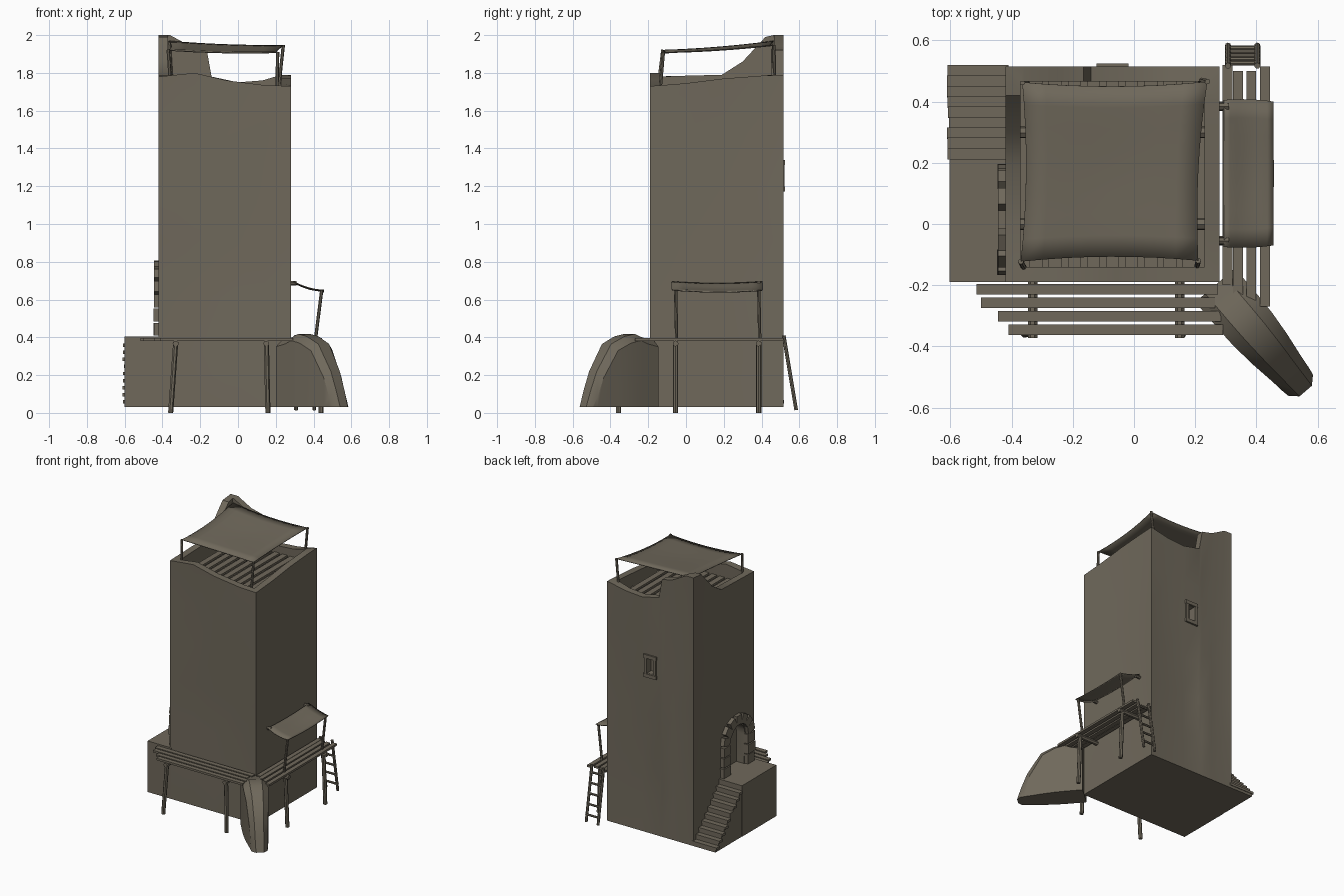
import bpy, math, random
from mathutils import Vector, Euler

if "Cube" in bpy.data.objects:
    bpy.data.objects.remove(bpy.data.objects["Cube"])

random.seed(4)
mat = bpy.data.materials.new("mud brown")
mat.diffuse_color = (0.16, 0.14, 0.105, 1)
mat.use_nodes = True
mat.node_tree.nodes["Principled BSDF"].inputs["Base Color"].default_value = mat.diffuse_color


def mesh(name, verts, faces):
    me = bpy.data.meshes.new(name)
    me.from_pydata([tuple(v) for v in verts], [], faces)
    me.update()
    me.materials.append(mat)
    ob = bpy.data.objects.new(name, me)
    bpy.context.collection.objects.link(ob)
    return ob


def prism(name, ring_a, ring_b):
    n = len(ring_a)
    faces = [(i, (i + 1) % n, n + (i + 1) % n, n + i) for i in range(n)]
    faces += [tuple(range(n))[::-1], tuple(range(n, 2 * n))]
    return mesh(name, list(ring_a) + list(ring_b), faces)


def box(name, c, s, rot=(0, 0, 0)):
    e = Euler(rot).to_matrix()
    ring = [(-1, -1), (1, -1), (1, 1), (-1, 1)]
    pts = [[Vector(c) + e @ Vector((a * s[0] / 2, b * s[1] / 2, k * s[2] / 2))
            for a, b in ring] for k in (-1, 1)]
    return prism(name, *pts)


def span(name, x0, x1, y0, y1, z0, z1):
    return box(name, ((x0 + x1) / 2, (y0 + y1) / 2, (z0 + z1) / 2), (x1 - x0, y1 - y0, z1 - z0))


def pole(name, p, q, r=0.012, sides=7):
    p, q = Vector(p), Vector(q)
    d = (q - p).normalized()
    u = d.orthogonal().normalized()
    v = d.cross(u)
    off = [u * r * math.cos(2 * math.pi * i / sides) + v * r * math.sin(2 * math.pi * i / sides)
           for i in range(sides)]
    return prism(name, [p + o for o in off], [q + o for o in off])


def smooth(ob, angle):
    bpy.ops.object.select_all(action='DESELECT')
    ob.select_set(True)
    bpy.context.view_layer.objects.active = ob
    bpy.ops.object.shade_smooth_by_angle(angle=math.radians(angle))


def cloth(name, a, b, c, d, sag, pinch, n=8):
    # sheet between four corners, edges drawn inwards
    a, b, c, d = map(Vector, (a, b, c, d))
    mid = (a + b + c + d) / 4
    verts = []
    for j in range(n + 1):
        for i in range(n + 1):
            u, v = i / n, j / n
            p = a.lerp(b, u).lerp(d.lerp(c, u), v)
            bu, bv = 4 * u * (1 - u), 4 * v * (1 - v)
            p.x += (mid.x - p.x) * pinch * bv
            p.y += (mid.y - p.y) * pinch * bu
            p.z -= sag * max(bu * 0.6, bv * 0.6, bu * bv)
            verts.append(p)
    w = n + 1
    faces = [(j * w + i, j * w + i + 1, (j + 1) * w + i + 1, (j + 1) * w + i)
             for j in range(n) for i in range(n)]
    ob = mesh(name, verts, faces)
    m = ob.modifiers.new("thickness", 'SOLIDIFY')
    m.thickness = 0.005
    smooth(ob, 40)
    return ob


# tower: broken rim outline (x, y, height), hollow at the top
X0, X1, Y0, Y1 = -0.42, 0.28, -0.19, 0.515
rim = [(X0, Y0, 1.78), (-.23, Y0, 1.80), (-.06, Y0, 1.76), (.14, Y0, 1.735),
       (X1, Y0, 1.73), (X1, 0, 1.745), (X1, .2, 1.77), (X1, .4, 1.785),
       (X1, Y1, 1.79), (.13, Y1, 1.76), (0, Y1, 1.75), (-.14, Y1, 1.78), (-.165, Y1, 1.92),
       (-.25, Y1, 1.94), (-.36, Y1, 2.0),
       (X0, Y1, 2.0), (X0, .42, 1.99), (X0, .3, 1.86), (X0, .19, 1.79), (X0, 0, 1.785)]
N, T, LV = len(rim), 0.05, 7
verts, faces = [], []
for l in range(LV):
    f = l / (LV - 1)
    for x, y, z in rim:
        corner = x in (X0, X1) and y in (Y0, Y1)
        k = 0 if corner or l in (0, LV - 1) else random.uniform(0, 0.012)
        dx = k if x == X0 else -k if x == X1 else 0
        dy = k if y == Y0 else -k if y == Y1 else 0
        verts.append((x + dx, y + dy, 0.03 + f * (z - 0.03)))
for low in (False, True):
    for x, y, z in rim:
        verts.append((min(max(x, X0 + T), X1 - T), min(max(y, Y0 + T), Y1 - T),
                      1.6 if low else z))
for l in range(LV + 1):
    for i in range(N):
        j = (i + 1) % N
        faces.append((l * N + i, l * N + j, (l + 1) * N + j, (l + 1) * N + i))
faces += [tuple(range(N))[::-1], tuple(range((LV + 1) * N, (LV + 2) * N))]
tower = mesh("tower", verts, faces)

# doorway and window recesses
DY, DZ = 0.015, 0.63
arch = [(DY + .1, .405)] + [(DY + .1 * math.cos(math.pi * i / 10), DZ + .1 * math.sin(math.pi * i / 10))
                            for i in range(11)] + [(DY - .1, .405)]
cutters = [prism("door_cutter", [(-.52, y, z) for y, z in arch][::-1],
                 [(-.35, y, z) for y, z in arch][::-1]),
           span("window_cutter", -.097, -.043, .465, .62, 1.2, 1.31)]
import bmesh
for c in cutters:
    bm = bmesh.new()
    bm.from_mesh(c.data)
    bmesh.ops.recalc_face_normals(bm, faces=bm.faces)
    bm.to_mesh(c.data)
    bm.free()
    c.hide_render = True
    m = tower.modifiers.new("cut", 'BOOLEAN')
    m.operation, m.solver, m.object = 'DIFFERENCE', 'EXACT', c
    bpy.context.view_layer.objects.active = tower
    bpy.ops.object.modifier_apply(modifier=m.name)
    bpy.data.objects.remove(c)
smooth(tower, 35)

# window frame
for x in (-.107, -.033):
    span("window_jamb", x - .011, x + .011, .49, .522, 1.18, 1.33)
for z in (1.185, 1.325):
    span("window_lintel", -.122, -.018, .49, .524, z - .013, z + .013)

# door arch stones
for s in (-1, 1):
    for k in range(3):
        box("jamb_stone", (-.43, DY + s * .14, .4425 + k * .075),
            (.028 + random.uniform(0, .008), random.uniform(.072, .085), .068))
for k in range(7):
    a = math.pi * (k + .5) / 7
    box("arch_stone", (-.43, DY + .142 * math.cos(a), DZ + .142 * math.sin(a)),
        (.03, .058, random.uniform(.068, .078)), (a - math.pi / 2, 0, 0))

# side terrace and stairs
span("terrace", -.602, X0 + .01, Y0, .21, .03, .405)
steps = 9
for k in range(steps):
    y0 = .21 + k * .305 / steps
    top = .405 - (k + 1) * .375 / (steps + 1)
    span("stair_body", -.6, X0 + .01, y0, y0 + .305 / steps, .03, top - .008)
    span("stair_tread", -.608 + random.uniform(-.003, .004), X0 + .01, y0, y0 + .038, top - .018, top)

# front walkway
for y, a, b in ((-.213, -.515, .275), (-.257, -.5, .265), (-.301, -.445, .285), (-.345, -.41, .29)):
    span("front_plank", a, b, y - .017, y + .017, .381, .396)
for x, foot in ((-.33, -.357), (.15, .158)):
    pole("front_crossbeam", (x, -.17, .367), (x, -.372, .367), .016)
    pole("front_post", (foot, -.358, 0), (x, -.352, .375), .014)

# right walkway
for x, a, b in ((.305, -.2, .52), (.34, -.27, .5), (.383, -.28, .5), (.428, -.27, .515)):
    span("right_plank", x - .016, x + .016, a, b, .381, .396)
for y in (-.055, .385):
    pole("right_crossbeam", (.27, y, .367), (.455, y, .367), .016)
    pole("right_post", (.44, y, 0), (.425, y, .375), .014)
    pole("small_awning_pole", (.41, y + .005, .39), (.443, y, .65), .009)
    pole("small_awning_peg", (.26, y, .685), (.31, y, .685), .012)
cloth("small_awning", (.295, -.075, .697), (.455, -.07, .652), (.455, .4, .65), (.295, .405, .697),
      .016, -.02)

# ladder
for x in (.307, .403):
    pole("ladder_rail", (x, .583, .015), (x, .517, .41), .01)
for k in range(5):
    f = (k + .7) / 5.4
    pole("ladder_rung", (.298, .583 - .066 * f, .015 + .395 * f),
         (.412, .583 - .066 * f, .015 + .395 * f), .008)

# curved corner buttress, swept along the diagonal
d, n, c = Vector((.65, -.76, 0)), Vector((.76, .65, 0)), Vector((.265, -.2, 0))
verts = []
stations = [(0, .385, .085), (.08, .4, .085), (.13, .418, .085), (.2, .405, .083), (.29, .365, .075),
            (.385, .22, .062), (.425, .12, .058), (.455, .031, .053)]
for s, z, w in stations:
    sh = max(z - .035, .03)
    for k, (off, h) in enumerate(((-w, .03), (-w, sh), (-.5 * w, z), (.5 * w, z), (w, sh), (w, .03))):
        back = .025 * s / .455 if k in (0, 1, 4, 5) else 0
        verts.append(c + d * (s - back) + n * off + Vector((0, 0, h)))
faces = [(l * 6 + i, l * 6 + (i + 1) % 6, l * 6 + 6 + (i + 1) % 6, l * 6 + 6 + i)
         for l in range(len(stations) - 1) for i in range(6)]
faces += [tuple(range(6))[::-1], tuple(range(len(verts) - 6, len(verts)))]
buttress = mesh("corner_buttress", verts, faces)
bm = bmesh.new()
bm.from_mesh(buttress.data)
bmesh.ops.recalc_face_normals(bm, faces=bm.faces)
bm.to_mesh(buttress.data)
bm.free()
smooth(buttress, 35)

# roof floor inside the rim
for y in (0, .3):
    pole("roof_beam", (X0 + .02, y, 1.665), (X1 - .02, y, 1.665), .02)
for k in range(9):
    x = -.32 + k * .0625
    span("roof_plank", x - .021, x + .021, Y0 + .03, Y1 - .03, 1.685, 1.7)

# roof awning and its poles
tops = [(-.37, -.123, 1.922), (.21, -.12, 1.91), (.24, .465, 1.948), (-.365, .463, 1.97)]
feet = [(-.355, -.15, 1.7), (.205, -.14, 1.68), (.215, .47, 1.72), (-.35, .46, 1.72)]
cloth("roof_awning", *tops, .012, .05)
for p, q in zip(feet, tops):
    pole("roof_awning_pole", p, q, .009)
